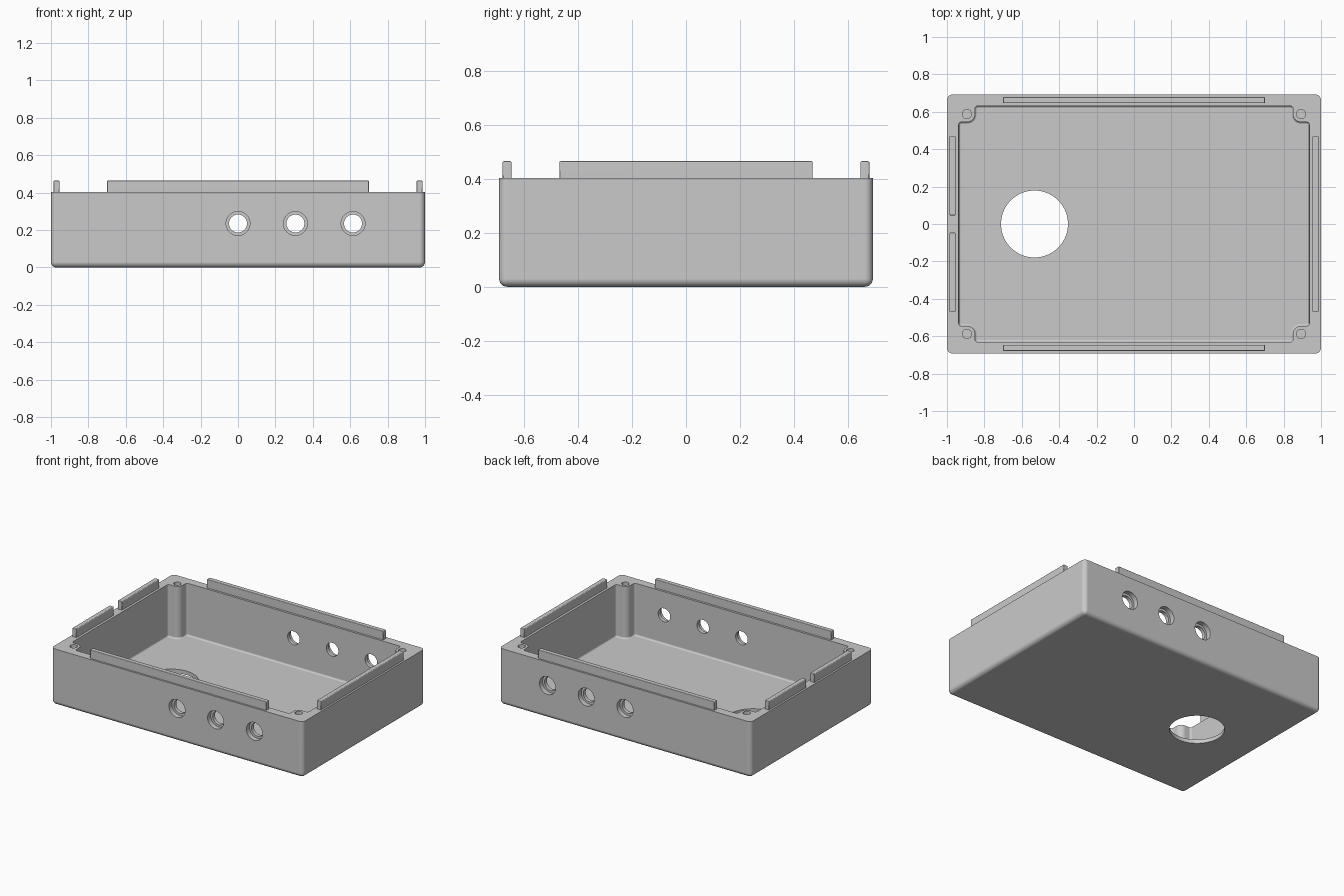
import bpy, bmesh
from math import sin, cos, pi
from mathutils import Matrix

cube = bpy.data.objects.get("Cube")
if cube:
    bpy.data.objects.remove(cube, do_unlink=True)

grey = bpy.data.materials.new("grey_plastic")
grey.use_nodes = True
colour = (0.59, 0.59, 0.59, 1)
grey.diffuse_color = colour
grey.node_tree.nodes["Principled BSDF"].inputs["Base Color"].default_value = colour

HX, HY, TOP = 1.0, 0.692, 0.403      # outer half sizes and rim height
IX, IY, FLOOR = 0.937, 0.631, 0.028  # inner half sizes and floor height
BX, BY, BR = 0.893, 0.588, 0.043     # screw boss centre and radius


def make(name, bm):
    bmesh.ops.recalc_face_normals(bm, faces=bm.faces)
    mesh = bpy.data.meshes.new(name)
    bm.to_mesh(mesh)
    bm.free()
    mesh.materials.append(grey)
    obj = bpy.data.objects.new(name, mesh)
    bpy.context.collection.objects.link(obj)
    return obj


def box(name, lo, hi, radius, segments, pick):
    """Box between two corners, with the edges chosen by pick rounded."""
    bm = bmesh.new()
    bmesh.ops.create_cube(bm, size=1)
    for v in bm.verts:
        v.co = [h if c > 0 else l for c, l, h in zip(v.co, lo, hi)]
    edges = [e for e in bm.edges if pick(e)]
    bmesh.ops.bevel(bm, geom=edges, offset=radius, segments=segments,
                    profile=0.5, affect='EDGES')
    return make(name, bm)


def cylinder(name, centre, radius, depth, axis='Z', sides=48):
    bm = bmesh.new()
    turn = Matrix.Rotation(pi / 2, 4, 'X') if axis == 'Y' else Matrix()
    bmesh.ops.create_cone(bm, cap_ends=True, segments=sides, radius1=radius, radius2=radius,
                          depth=depth, matrix=Matrix.Translation(centre) @ turn)
    return make(name, bm)


def activate(obj):
    bpy.ops.object.select_all(action='DESELECT')
    obj.select_set(True)
    bpy.context.view_layer.objects.active = obj


def cut(target, cutter):
    activate(target)
    mod = target.modifiers.new("cut", 'BOOLEAN')
    mod.operation, mod.solver, mod.object = 'DIFFERENCE', 'EXACT', cutter
    bpy.ops.object.modifier_apply(modifier=mod.name)
    bpy.data.objects.remove(cutter, do_unlink=True)


def smooth(obj):
    activate(obj)
    bpy.ops.object.shade_smooth_by_angle(angle=pi / 6)
    mod = obj.modifiers.new("flat_normals", 'WEIGHTED_NORMAL')
    mod.keep_sharp = True


def arc(cx, cy, r, start, end, n):
    angles = [start + (end - start) * i / n for i in range(n + 1)]
    return [(cx + r * cos(a), cy + r * sin(a)) for a in angles]


def cavity():
    """Inner pocket: a rectangle notched round the four screw bosses."""
    f = 0.014
    corner = (arc(IX - f, BY - BR - f, f, 0, pi / 2, 5)
              + arc(BX, BY, BR, -pi / 2, -pi, 12)
              + arc(BX - BR - f, IY - f, f, 0, pi / 2, 5))
    outline = []
    for sx, sy in ((1, 1), (-1, 1), (-1, -1), (1, -1)):
        pts = [(sx * x, sy * y) for x, y in corner]
        outline += pts if sx * sy > 0 else pts[::-1]
    bm = bmesh.new()
    base = bm.faces.new([bm.verts.new((x, y, FLOOR)) for x, y in outline])
    rim = list(base.edges)
    top = bmesh.ops.extrude_face_region(bm, geom=[base], use_keep_orig=True)["geom"]
    for v in top:
        if isinstance(v, bmesh.types.BMVert):
            v.co.z = TOP + 0.1
    bmesh.ops.bevel(bm, geom=rim, offset=0.012, segments=4, profile=0.5, affect='EDGES')
    return make("cavity_cutter", bm)


# Tray with rounded upright and bottom edges
tray = box("enclosure_tray", (-HX, -HY, 0), (HX, HY, TOP), 0.03, 6,
           lambda e: min(v.co.z for v in e.verts) < TOP / 2)
cut(tray, cavity())

# Large round opening in the floor
cut(tray, cylinder("floor_cutter", (-0.532, 0, 0), 0.179, 0.4, sides=72))

# Stepped ports through the front and back walls
for x in (0, 0.307, 0.615):
    cut(tray, cylinder("port_cutter", (x, 0, 0.235), 0.048, 2, 'Y'))
    for y in (-HY, HY):
        cut(tray, cylinder("step_cutter", (x, y, 0.235), 0.064, 0.07, 'Y'))

# Screw holes in the bosses
for sx in (-1, 1):
    for sy in (-1, 1):
        cut(tray, cylinder("screw_cutter", (sx * BX, sy * BY, TOP), 0.025, 0.4, sides=24))
smooth(tray)

# Locating lips standing on the rim
LIPS = {
    "front_lip": (-0.7, 0.7, -0.679, -0.646),
    "back_lip": (-0.7, 0.7, 0.646, 0.679),
    "left_lip": (0.954, 0.987, -0.469, 0.469),
    "right_front_lip": (-0.987, -0.954, -0.469, -0.046),
    "right_back_lip": (-0.987, -0.954, 0.046, 0.469),
}
for name, (x0, x1, y0, y1) in LIPS.items():
    lip = box(name, (x0, y0, TOP - 0.005), (x1, y1, 0.465), 0.005, 3,
              lambda e: max(v.co.z for v in e.verts) > TOP)
    smooth(lip)
